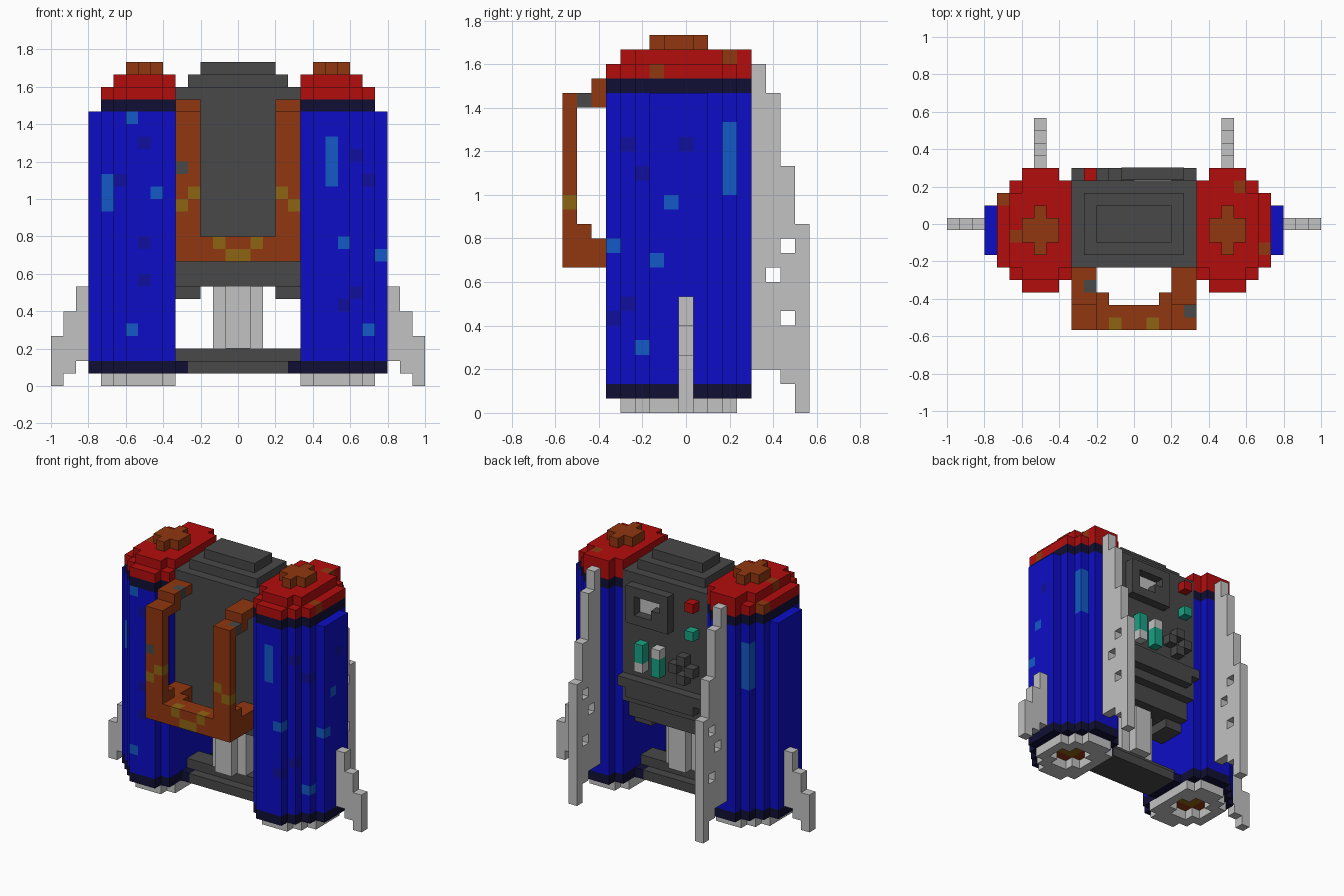
import bpy
import bmesh
from mathutils import Vector

UNIT = 1 / 15          # edge of one block
DEPTH_SHIFT = 8.5      # block rows run from the front, row zero, to the back

default_cube = bpy.data.objects.get("Cube")
if default_cube:
    bpy.data.objects.remove(default_cube, do_unlink=True)

COLOURS = {
    "blue": (0.004, 0.004, 0.57),
    "sky_blue": (0.006, 0.1, 0.57),
    "deep_blue": (0.005, 0.005, 0.34),
    "navy": (0.005, 0.005, 0.035),
    "red": (0.45, 0.004, 0.004),
    "brown": (0.28, 0.038, 0.005),
    "olive": (0.27, 0.13, 0.006),
    "dark_grey": (0.065, 0.065, 0.065),
    "light_grey": (0.54, 0.54, 0.54),
    "teal": (0.01, 0.36, 0.23),
}
MATERIALS = {}
for colour_name, rgb in COLOURS.items():
    material = bpy.data.materials.new(colour_name)
    material.use_nodes = True
    material.diffuse_color = (*rgb, 1)
    material.node_tree.nodes["Principled BSDF"].inputs["Base Color"].default_value = (*rgb, 1)
    MATERIALS[colour_name] = material
PALETTE = list(COLOURS)


class Blocks:
    """A part made of coloured blocks; only its outer faces are meshed."""

    def __init__(self, name, mirrored=False):
        self.name, self.mirrored, self.cells = name, mirrored, {}

    def column(self, x):
        return -1 - x if self.mirrored else x

    def box(self, colour, xs, ys, zs):
        for x in range(*xs):
            for y in range(*ys):
                for z in range(*zs):
                    key = (self.column(x), y, z)
                    if colour:
                        self.cells[key] = colour
                    else:
                        self.cells.pop(key, None)
        return self

    def rounded(self, colour, section, zs):
        for x, rows in section.items():
            self.box(colour, (x, x + 1), rows, zs)

    def front_spot(self, colour, x, low, high):
        """Recolour the foremost blocks of one column."""
        for z in range(low, high):
            row = min(c[1] for c in self.cells if c[0] == self.column(x) and c[2] == z)
            self.cells[self.column(x), row, z] = colour

    def build(self):
        bm = bmesh.new()
        corners = {}

        def vertex(point):
            key = tuple(round(v) for v in point)
            if key not in corners:
                corners[key] = bm.verts.new(
                    (key[0] * UNIT, (key[1] - DEPTH_SHIFT) * UNIT, key[2] * UNIT))
            return corners[key]

        used = sorted(set(self.cells.values()), key=PALETTE.index)
        for cell, colour in self.cells.items():
            base = Vector(cell)
            for axis in range(3):
                for side in (0, 1):
                    step = Vector((0, 0, 0))
                    step[axis] = 1
                    neighbour = base + step * (2 * side - 1)
                    if tuple(int(v) for v in neighbour) in self.cells:
                        continue
                    u, v = Vector((0, 0, 0)), Vector((0, 0, 0))
                    u[(axis + 1) % 3] = v[(axis + 2) % 3] = 1
                    start = base + step * side
                    loop = [start, start + u, start + u + v, start + v]
                    if not side:
                        loop.reverse()
                    face = bm.faces.new([vertex(p) for p in loop])
                    face.material_index = used.index(colour)
        mesh = bpy.data.meshes.new(self.name)
        bm.to_mesh(mesh)
        bm.free()
        for colour in used:
            mesh.materials.append(MATERIALS[colour])
        bpy.context.collection.objects.link(bpy.data.objects.new(self.name, mesh))


# Plan sections of a tank: column -> range of rows
WIDE = {5: (4, 12), 6: (3, 13), 7: (3, 13), 8: (3, 13), 9: (4, 12), 10: (5, 11), 11: (6, 10)}
CAP = {x: rows for x, rows in WIDE.items() if x < 11}
CROWN = {5: (5, 12), 6: (4, 13), 7: (4, 13), 8: (4, 13), 9: (5, 11)}
FOOT = {5: (5, 11), 6: (4, 12), 7: (4, 12), 8: (4, 12), 9: (5, 11), 10: (6, 10)}
HOLLOW = {6: (7, 9), 7: (6, 10), 8: (6, 10), 9: (7, 9)}

for side, mirrored in (("left", False), ("right", True)):
    # Tank shell with its paint chips
    tank = Blocks(side + "_tank", mirrored)
    tank.rounded("blue", WIDE, (2, 22))
    if mirrored:
        chips = [(8, 21, 22), (10, 14, 17), (6, 15, 16), (8, 4, 5)]
        stains = [(7, 19), (9, 16), (7, 11), (7, 8)]
    else:
        chips = [(7, 16, 20), (8, 11, 12), (10, 4, 5), (11, 10, 11)]
        stains = [(9, 18), (9, 7), (8, 6), (10, 16)]
        tank.box("sky_blue", (11, 12), (7, 8), (14, 15))
        tank.box("deep_blue", (11, 12), (8, 9), (18, 19))
    for x, low, high in chips:
        tank.front_spot("sky_blue", x, low, high)
    for x, low in stains:
        tank.front_spot("deep_blue", x, low, low + 1)
    tank.box("sky_blue", (9, 10), (11, 12), (15, 20))
    tank.build()

    # Bands at the top and the bottom of the tank
    bands = Blocks(side + "_tank_bands", mirrored)
    bands.rounded("navy", CAP, (22, 23))
    bands.rounded("navy", WIDE, (1, 2))
    bands.box("navy", (4, 5), (6, 10), (1, 2))
    bands.rounded("brown", HOLLOW, (1, 2))
    bands.box("olive", (7, 9), (7, 9), (1, 2))
    bands.build()

    # Hollow foot ring
    foot = Blocks(side + "_foot_ring", mirrored)
    foot.rounded("light_grey", FOOT, (0, 1))
    foot.rounded(None, HOLLOW, (0, 1))
    foot.build()

    # Stepped lid with rust spots and a cross-shaped knob
    lid = Blocks(side + "_lid", mirrored)
    lid.rounded("red", CAP, (23, 24))
    lid.rounded("red", CROWN, (24, 25))
    rust = [(9, 7, 24), (10, 10, 23)] if mirrored else [(8, 11, 24), (10, 6, 23)]
    for x, y, z in rust:
        lid.box("brown", (x, x + 1), (y, y + 1), (z, z + 1))
    lid.box("brown", (6, 9), (7, 9), (25, 26))
    lid.box("brown", (7, 8), (6, 10), (25, 26))
    lid.build()

    # Outer stabiliser
    fin = Blocks(side + "_side_fin", mirrored)
    for x, low, high in ((12, 2, 8), (13, 1, 6), (14, 0, 4)):
        fin.box("light_grey", (x, x + 1), (8, 9), (low, high))
    fin.build()

    # Tall rear fin with punched holes
    fin = Blocks(side + "_rear_fin", mirrored)
    for y, low, high in ((13, 3, 24), (14, 3, 22), (15, 2, 17), (16, 0, 13)):
        fin.box("light_grey", (7, 8), (y, y + 1), (low, high))
    for y, z in ((15, 11), (14, 9), (15, 6)):
        fin.box(None, (7, 8), (y, y + 1), (z, z + 1))
    fin.build()

# Central housing with stepped top and underside
body = Blocks("housing")
body.box("dark_grey", (-5, 5), (5, 12), (10, 24))
body.box("dark_grey", (-4, 4), (6, 11), (24, 25))
body.box("dark_grey", (-3, 3), (7, 10), (25, 26))
body.box("dark_grey", (-5, 5), (6, 11), (8, 10))
for xs in ((-5, -3), (3, 5)):
    body.box("dark_grey", xs, (7, 10), (7, 8))
body.box("dark_grey", (-5, 5), (12, 13), (12, 13))
body.box("dark_grey", (-4, 4), (12, 13), (11, 12))
body.build()

# Screen on the back
screen = Blocks("screen")
screen.box("dark_grey", (-1, 4), (12, 13), (19, 23))
screen.box(None, (0, 3), (12, 13), (20, 22))
screen.box("light_grey", (0, 3), (11, 12), (20, 22))
screen.box("dark_grey", (0, 1), (12, 13), (20, 21))
for x in range(0, 3):
    for z in (20, 21):
        body_cell = (x, 11, z)
        screen.cells[body_cell] = "light_grey"
screen.build()
bpy.data.objects["screen"].location.y = 0.002

# Buttons, gauge tubes and direction pad
Blocks("red_button").box("red", (-4, -3), (12, 13), (22, 23)).build()
Blocks("teal_button").box("teal", (-4, -3), (12, 13), (19, 20)).build()
tubes = Blocks("gauge_tubes")
for x, pale in ((2, 14), (0, 16)):
    tubes.box("teal", (x, x + 1), (12, 13), (14, 17))
    tubes.box("light_grey", (x, x + 1), (12, 13), (pale, pale + 1))
tubes.build()
pad = Blocks("direction_pad")
for dx, dz in ((1, 0), (-1, 0), (0, 1), (0, -1)):
    pad.box("dark_grey", (dx - 3, dx - 2), (12, 13), (dz + 15, dz + 16))
pad.build()

# Nozzle column and lower cross bar
nozzle = Blocks("nozzle")
nozzle.box("light_grey", (-2, 2), (7, 9), (3, 8)).box("light_grey", (-1, 1), (6, 10), (3, 8)).build()
bar = Blocks("cross_bar")
bar.box("dark_grey", (-4, 4), (6, 10), (1, 2)).box("dark_grey", (-5, 5), (7, 9), (2, 3)).build()

# Carrying harness: two arms joined by a waist strap
harness = Blocks("harness")
harness.box("brown", (-5, 5), (0, 2), (10, 12))
for xs, inner in (((3, 5), (2, 3)), ((-5, -3), (-3, -2))):
    harness.box("brown", xs, (0, 1), (10, 22)).box("brown", xs, (1, 2), (10, 13))
    harness.box("brown", xs, (2, 5), (10, 12)).box("brown", inner, (2, 3), (10, 12))
    harness.box("brown", xs, (1, 2), (21, 22)).box("brown", xs, (2, 3), (21, 23))
    harness.box("brown", xs, (3, 5), (22, 23))
for x, z in ((4, 14), (3, 15), (1, 11), (0, 10)):
    for column in (x, -1 - x):
        harness.front_spot("olive", column, z, z + 1)
for x, y, z in ((-5, 0, 17), (-4, 3, 22), (4, 1, 21)):
    harness.cells[x, y, z] = "dark_grey"
harness.build()
